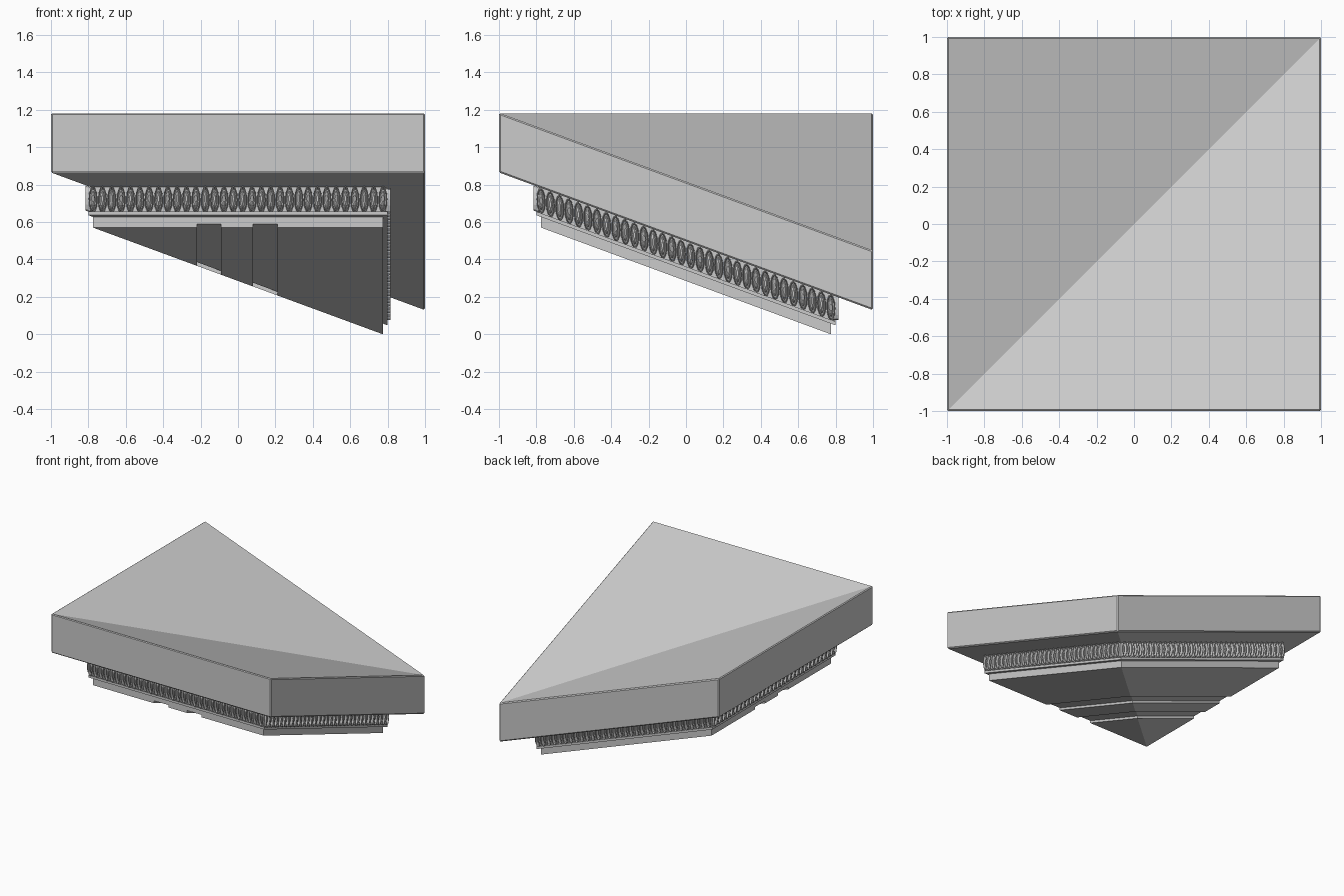
import bpy, bmesh
from math import cos, sin, pi

if "Cube" in bpy.data.objects:
    bpy.data.objects.remove(bpy.data.objects["Cube"])

K = 0.368  # roof slope; every part is sheared down along min(x, y)


def height(x, y):
    return -K * min(x, y)


def finish(name, bm, bevel=0.0):
    bmesh.ops.remove_doubles(bm, verts=bm.verts, dist=1e-5)
    bmesh.ops.recalc_face_normals(bm, faces=bm.faces)
    mesh = bpy.data.meshes.new(name)
    bm.to_mesh(mesh)
    bm.free()
    ob = bpy.data.objects.new(name, mesh)
    bpy.context.collection.objects.link(ob)
    if bevel:
        mod = ob.modifiers.new("edge_bevel", 'BEVEL')
        mod.width = bevel
        mod.segments = 1
        mod.limit_method = 'ANGLE'
        mod.angle_limit = 0.7
    return ob


def valley_strip(name, a, b, s, top, bottom, bevel=0.0):
    """Mitred strip max(x, y) in [a, b] on a square of half size s, folded on the diagonal."""
    bm = bmesh.new()
    plan = [(a, -s), (b, -s), (b, b), (a, a)]
    if a == -s:
        plan.pop()
    for swap in (False, True):
        pts = [(y, x) if swap else (x, y) for x, y in plan]
        up = [bm.verts.new((x, y, top + height(x, y))) for x, y in pts]
        lo = [bm.verts.new((x, y, bottom + height(x, y))) for x, y in pts]
        bm.faces.new(up)
        bm.faces.new(lo[::-1])
        n = len(pts)
        for i in range(n):
            j = (i + 1) % n
            on_fold = all(abs(pts[q][0] - pts[q][1]) < 1e-6 for q in (i, j))
            if not on_fold:
                bm.faces.new((up[i], lo[i], lo[j], up[j]))
    return finish(name, bm, bevel)


# Main roof slab, ornament backing and fillet
valley_strip("roof_slab", -1, 1, 1, 0.816, 0.497, 0.008)
valley_strip("ornament_core", -0.787, 0.787, 0.787, 0.51, 0.355)
valley_strip("fillet", -0.80, 0.80, 0.80, 0.362, 0.342)

# Lower soffit, made of mitred strips with two shallow grooves
S = 0.775
cuts = [-S, -0.22, -0.09, 0.08, 0.21, S]
for i in range(5):
    bottom = 0.305 if i % 2 else 0.285
    name = "soffit_groove" if i % 2 else "soffit_board"
    valley_strip(name, cuts[i], cuts[i + 1], S, 0.345, bottom)


def carved_side(name, place, count=32):
    """Row of eggs in raised oval frames; place(u, d) gives plan x, y."""
    bm = bmesh.new()
    pitch = 1.6 / count

    def vert(u, d, z):
        x, y = place(u, d)
        return bm.verts.new((x, y, 0.428 + z + height(x, y)))

    seg = 12
    for i in range(count):
        c = -0.8 + pitch * (i + 0.5)
        # egg: shrinking oval rings closed by a cap
        rings = []
        for r, d in ((1.0, 0.785), (0.8, 0.799), (0.4, 0.808)):
            rings.append([vert(c + 0.013 * r * cos(2 * pi * k / seg), d,
                               0.052 * r * sin(2 * pi * k / seg)) for k in range(seg)])
        bm.faces.new(rings[-1])
        # raised frame: oval loop with a ridge profile
        frame = []
        for w, h, d in ((0.016, 0.057, 0.785), (0.019, 0.061, 0.815),
                        (0.022, 0.066, 0.815), (0.0245, 0.068, 0.785)):
            frame.append([vert(c + w * cos(2 * pi * k / seg), d,
                               h * sin(2 * pi * k / seg)) for k in range(seg)])
        for group in (rings, frame):
            for r0, r1 in zip(group, group[1:]):
                for k in range(seg):
                    j = (k + 1) % seg
                    bm.faces.new((r0[k], r0[j], r1[j], r1[k]))
    ob = finish(name, bm)
    return ob


# Carved ornament on the four sides
carved_side("ornament_front", lambda u, d: (u, -d))
carved_side("ornament_back", lambda u, d: (-u, d))
carved_side("ornament_right", lambda u, d: (d, u))
carved_side("ornament_left", lambda u, d: (-d, -u))
